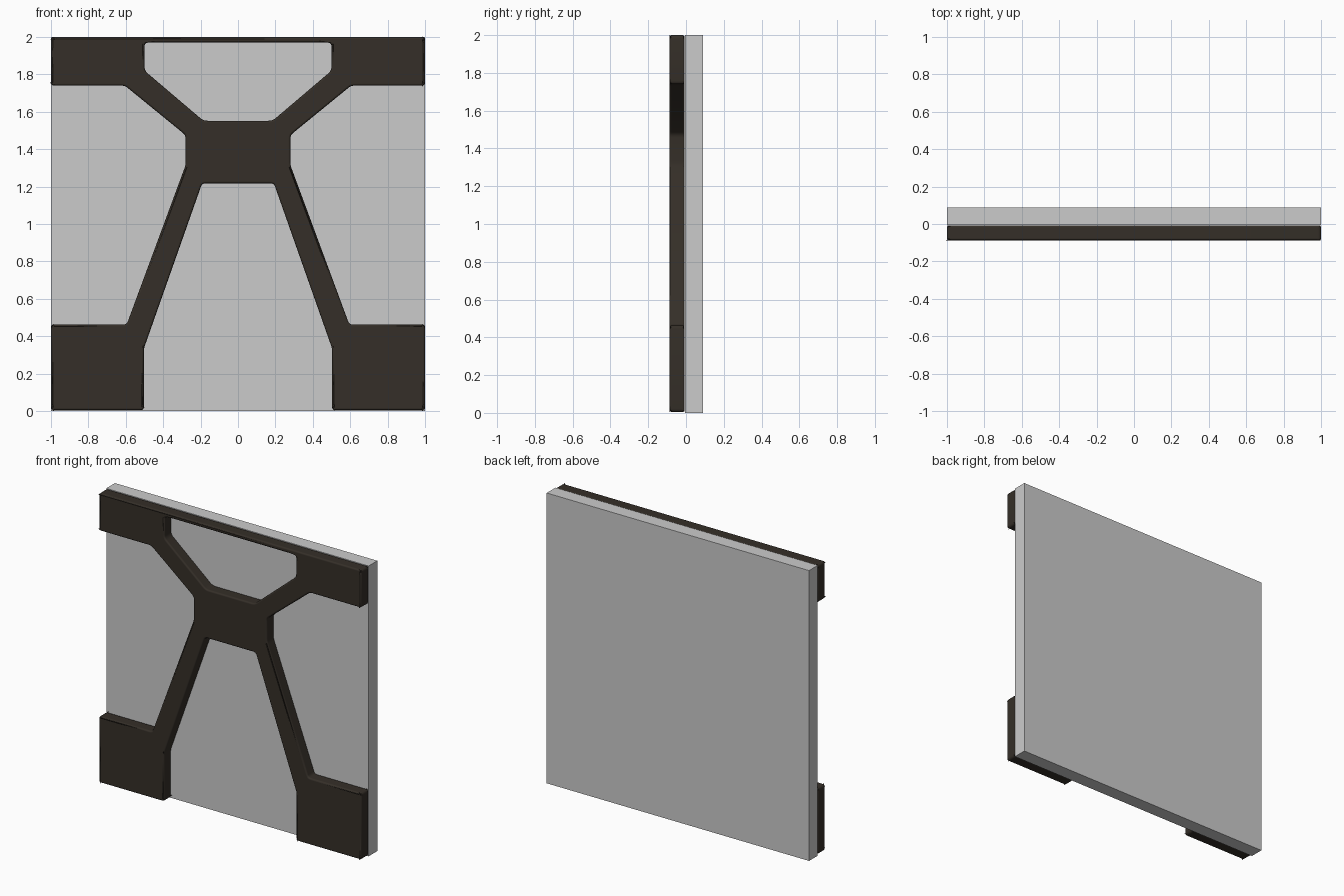
import bpy, bmesh
from mathutils import Vector

if "Cube" in bpy.data.objects:
    bpy.data.objects.remove(bpy.data.objects["Cube"])

Y_FRONT, Y_SEAM, Y_BACK = -0.087, -0.006, 0.089


def mirrored(half):
    """Close a right-hand outline with its reflection in x."""
    return half + [(-x, z) for x, z in reversed(half)]


def rounded(points, radius, steps=4):
    """Replace every corner with a short curve."""
    pts, out = [Vector(p) for p in points], []
    for i, p in enumerate(pts):
        a = pts[i - 1] - p
        b = pts[(i + 1) % len(pts)] - p
        s = p + a.normalized() * radius
        e = p + b.normalized() * radius
        for k in range(steps + 1):
            t = k / steps
            out.append(s * (1 - t) ** 2 + p * 2 * t * (1 - t) + e * t * t)
    return out


# Back panel
bpy.ops.mesh.primitive_cube_add(size=1, location=(0, (Y_SEAM + Y_BACK) / 2, 1))
panel = bpy.context.object
panel.name = "back_panel"
panel.scale = (2, Y_BACK - Y_SEAM, 2)
bpy.ops.object.transform_apply(location=False, rotation=False, scale=True)

# Brace outline and its upper opening
outline = mirrored([(1, 2), (1, 1.74), (0.605, 1.74), (0.28, 1.475), (0.28, 1.315),
                    (0.595, 0.463), (1, 0.463), (1, 0.005), (0.503, 0.005),
                    (0.503, 0.335), (0.192, 1.217)])
opening = mirrored([(0.5, 1.97), (0.5, 1.82), (0.185, 1.552)])

# Braced front frame
bm = bmesh.new()
edges = []
for loop, r in ((outline, 0.018), (opening, 0.022)):
    vs = [bm.verts.new((p.x, Y_FRONT, p.y)) for p in rounded(loop, r)]
    edges += [bm.edges.new((vs[i - 1], vs[i])) for i in range(len(vs))]
bmesh.ops.triangle_fill(bm, edges=edges, use_beauty=True, normal=(0, -1, 0))
ext = bmesh.ops.extrude_face_region(bm, geom=bm.faces[:], use_keep_orig=True)
bmesh.ops.translate(bm, vec=(0, Y_SEAM - Y_FRONT - 0.001, 0),
                    verts=[g for g in ext["geom"] if isinstance(g, bmesh.types.BMVert)])
bmesh.ops.recalc_face_normals(bm, faces=bm.faces[:])
mesh = bpy.data.meshes.new("front_brace")
bm.to_mesh(mesh)
bm.free()
brace = bpy.data.objects.new("front_brace", mesh)
bpy.context.collection.objects.link(brace)

# Soft rim on all brace edges
bev = brace.modifiers.new("rim", 'BEVEL')
bev.width = 0.011
bev.segments = 3
bev.limit_method = 'ANGLE'
bev.angle_limit = 1.0
bev.use_clamp_overlap = False
bev.harden_normals = True
for o in bpy.context.selected_objects:
    o.select_set(False)
brace.select_set(True)
bpy.context.view_layer.objects.active = brace
bpy.ops.object.shade_smooth_by_angle()

# Dark wood colour
dark = bpy.data.materials.new("dark_wood")
dark.diffuse_color = (0.035, 0.028, 0.021, 1)
dark.use_nodes = True
dark.node_tree.nodes["Principled BSDF"].inputs["Base Color"].default_value = dark.diffuse_color
mesh.materials.append(dark)
